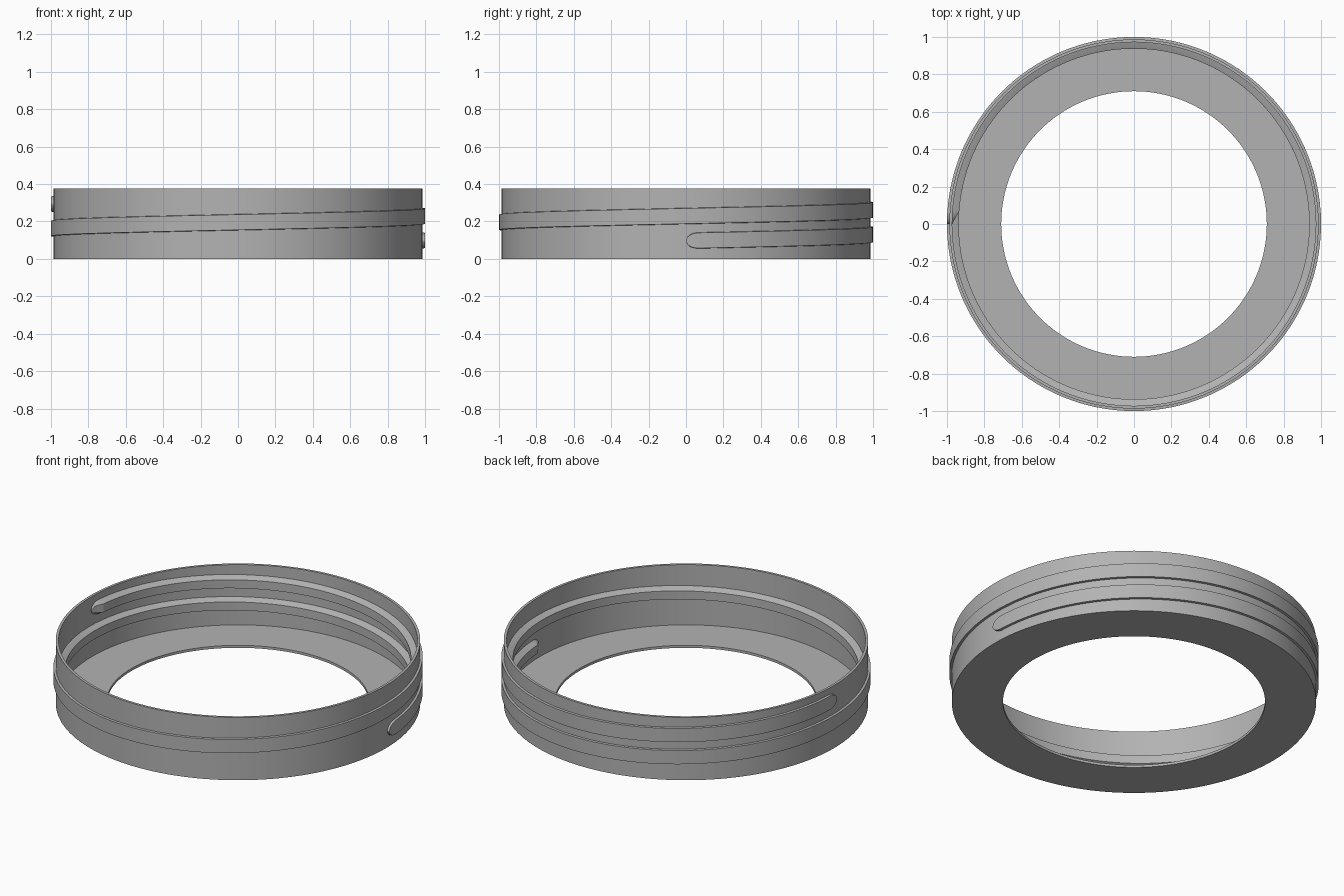
import bpy, bmesh, math

if "Cube" in bpy.data.objects:
    bpy.data.objects.remove(bpy.data.objects["Cube"], do_unlink=True)

SEGS = 144
WALL_OUT, WALL_IN, HOLE = 0.987, 0.972, 0.71
HEIGHT, FLOOR = 0.375, 0.015
THREAD_OUT, THREAD_IN = 1.0, 0.937
START_Z, PITCH, TURNS, TIP = 0.097, 0.132, 1.5, 0.07

gray = bpy.data.materials.new("plain_gray")
gray.use_nodes = True
color = (0.45, 0.45, 0.45, 1)
gray.diffuse_color = color
gray.node_tree.nodes["Principled BSDF"].inputs["Base Color"].default_value = color


def sweep(name, rings, closed):
    """Join equal loops of (angle, radius, z) points into one solid."""
    bm = bmesh.new()
    loops = [[bm.verts.new((r * math.cos(a), r * math.sin(a), z)) for a, r, z in ring]
             for ring in rings]
    n = len(loops[0])
    pairs = list(zip(loops, loops[1:]))
    if closed:
        pairs.append((loops[-1], loops[0]))
    else:
        bm.faces.new(loops[0])
        bm.faces.new(loops[-1])
    for p, q in pairs:
        for i in range(n):
            j = (i + 1) % n
            bm.faces.new((p[i], q[i], q[j], p[j]))
    bmesh.ops.recalc_face_normals(bm, faces=bm.faces)
    mesh = bpy.data.meshes.new(name)
    bm.to_mesh(mesh)
    bm.free()
    mesh.materials.append(gray)
    obj = bpy.data.objects.new(name, mesh)
    bpy.context.collection.objects.link(obj)
    bpy.ops.object.select_all(action='DESELECT')
    bpy.context.view_layer.objects.active = obj
    obj.select_set(True)
    bpy.ops.object.shade_smooth_by_angle(angle=math.radians(25))
    return obj


# Thin cup: side wall and floor flange with a wide opening
profile = [(HOLE, 0), (WALL_OUT, 0), (WALL_OUT, HEIGHT),
           (WALL_IN, HEIGHT), (WALL_IN, FLOOR), (HOLE, FLOOR)]
sweep("ring_shell", [[(math.tau * k / SEGS, r, z) for r, z in profile]
                     for k in range(SEGS)], True)


# Helical thread showing on both sides of the wall, with rounded tips
def thread_ring(angle, t):
    """Cross-section; t runs from 0 at a tip to 1 at full size."""
    z = START_Z + PITCH * angle / math.tau
    width = max(0.08, math.sqrt(1 - (1 - t) ** 2))
    crest = WALL_IN + (THREAD_IN - WALL_IN) * max(0.05, t)
    mid = (WALL_OUT + WALL_IN) / 2
    side = [(THREAD_OUT, 0.041), (WALL_OUT, 0.043), (mid, 0.043),
            (WALL_IN, 0.041), (crest, 0.025)]
    points = side + [(r, -h) for r, h in reversed(side)]
    return [(angle, r, z + h * width) for r, h in points]


end = math.tau * TURNS
steps = int(SEGS * TURNS)
tips = [i / 8 for i in range(8)]
rings = [thread_ring(TIP * t, t) for t in tips]
rings += [thread_ring(TIP + (end - 2 * TIP) * k / steps, 1) for k in range(steps + 1)]
rings += [thread_ring(end - TIP * t, t) for t in reversed(tips)]
sweep("screw_thread", rings, False)
